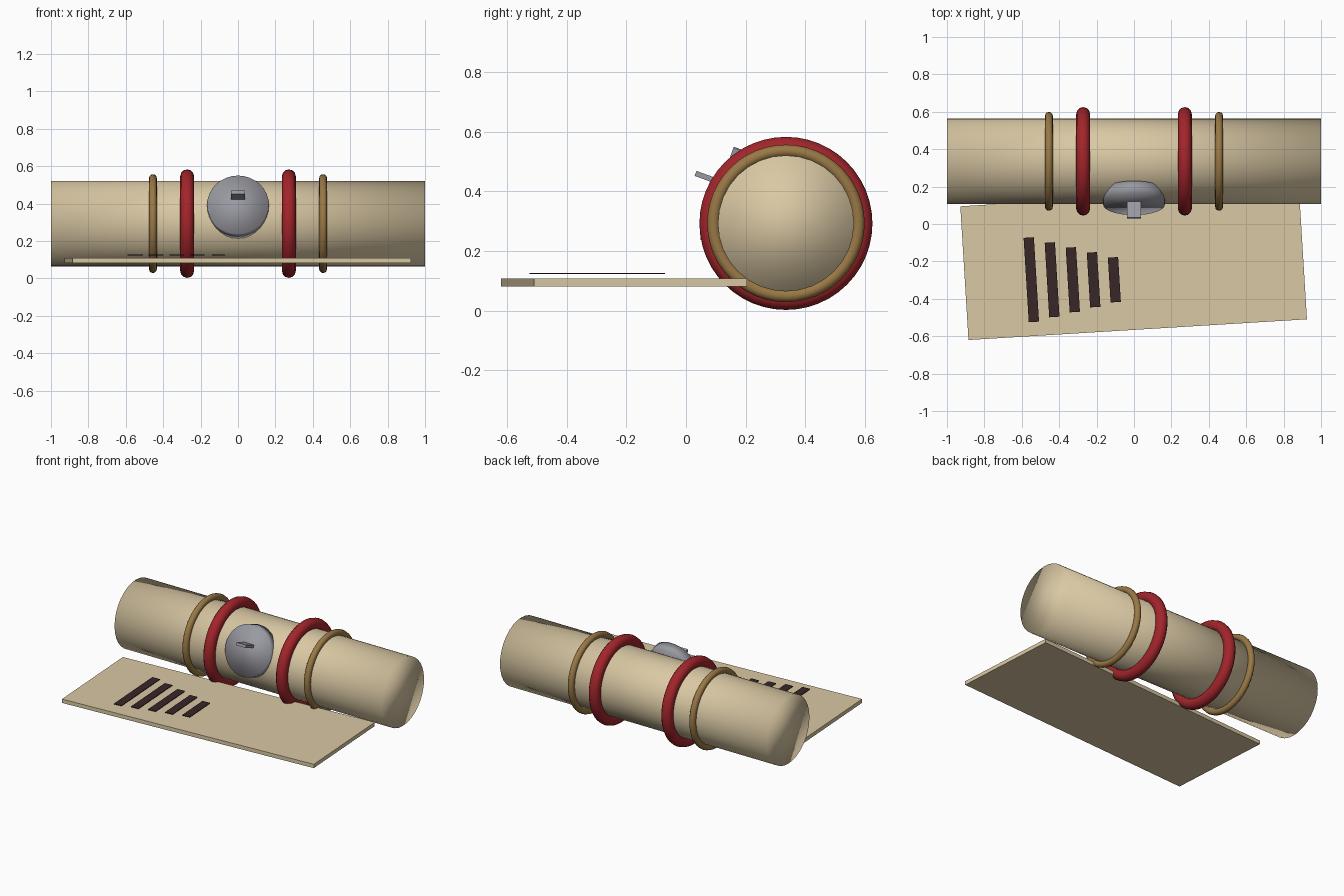
import bpy
from math import radians

cube = bpy.data.objects.get("Cube")
if cube:
    bpy.data.objects.remove(cube)


def material(name, rgb):
    mat = bpy.data.materials.new(name)
    mat.use_nodes = True
    mat.diffuse_color = (*rgb, 1)
    mat.node_tree.nodes["Principled BSDF"].inputs["Base Color"].default_value = (*rgb, 1)
    return mat


parchment = material("parchment", (0.70, 0.58, 0.37))
red = material("ribbon red", (0.36, 0.018, 0.024))
brown = material("cord brown", (0.32, 0.19, 0.06))
grey = material("seal grey", (0.32, 0.32, 0.36))
ink = material("ink", (0.04, 0.02, 0.02))


def finish(name, mat, smooth=False):
    obj = bpy.context.object
    obj.name = name
    obj.data.materials.append(mat)
    if smooth:
        bpy.ops.object.shade_smooth()
    return obj


def box(name, mat, size, location, rotation):
    bpy.ops.mesh.primitive_cube_add(size=1, location=location, rotation=rotation)
    finish(name, mat).scale = size


def cylinder(name, mat, radius, depth, location, rotation):
    bpy.ops.mesh.primitive_cylinder_add(
        vertices=32, radius=radius, depth=depth, location=location, rotation=rotation)
    finish(name, mat, True)


def ring(name, mat, x, major, minor):
    bpy.ops.mesh.primitive_torus_add(
        major_segments=48, minor_segments=12, major_radius=major, minor_radius=minor,
        location=(x, ROLL_Y, ROLL_Z), rotation=(0, radians(90), 0))
    finish(name, mat, True)


# Rolled scroll, softly shaded over its end caps
ROLL_Y, ROLL_Z = 0.335, 0.293
cylinder("scroll_roll", parchment, 0.228, 2, (0, ROLL_Y, ROLL_Z), (0, radians(90), 0))

# Ribbons and cords tied around the roll
for side, sign in (("left", 1), ("right", -1)):
    ring(side + "_ribbon", red, sign * 0.272, 0.253, 0.037)
    ring(side + "_cord", brown, sign * 0.455, 0.243, 0.021)

# Tilted seal with its pin
tilt = (radians(70), 0, 0)
cylinder("seal", grey, 0.165, 0.075, (0, 0.139, 0.382), tilt)
box("seal_pin", grey, (0.073, 0.018, 0.1), (0, 0.079, 0.4435), tilt)

# Unrolled sheet, turned slightly
turn = (0, 0, radians(3.5))
box("open_sheet", parchment, (1.813, 0.716, 0.026), (-0.002, -0.2075, 0.095), turn)

# Ink strokes, shorter towards the middle
for i in range(5):
    box(f"ink_stroke_{i + 1}", ink, (0.055, 0.452 - 0.053 * i, 0.004),
        (-0.549 + 0.111 * i, -0.298, 0.125), turn)
